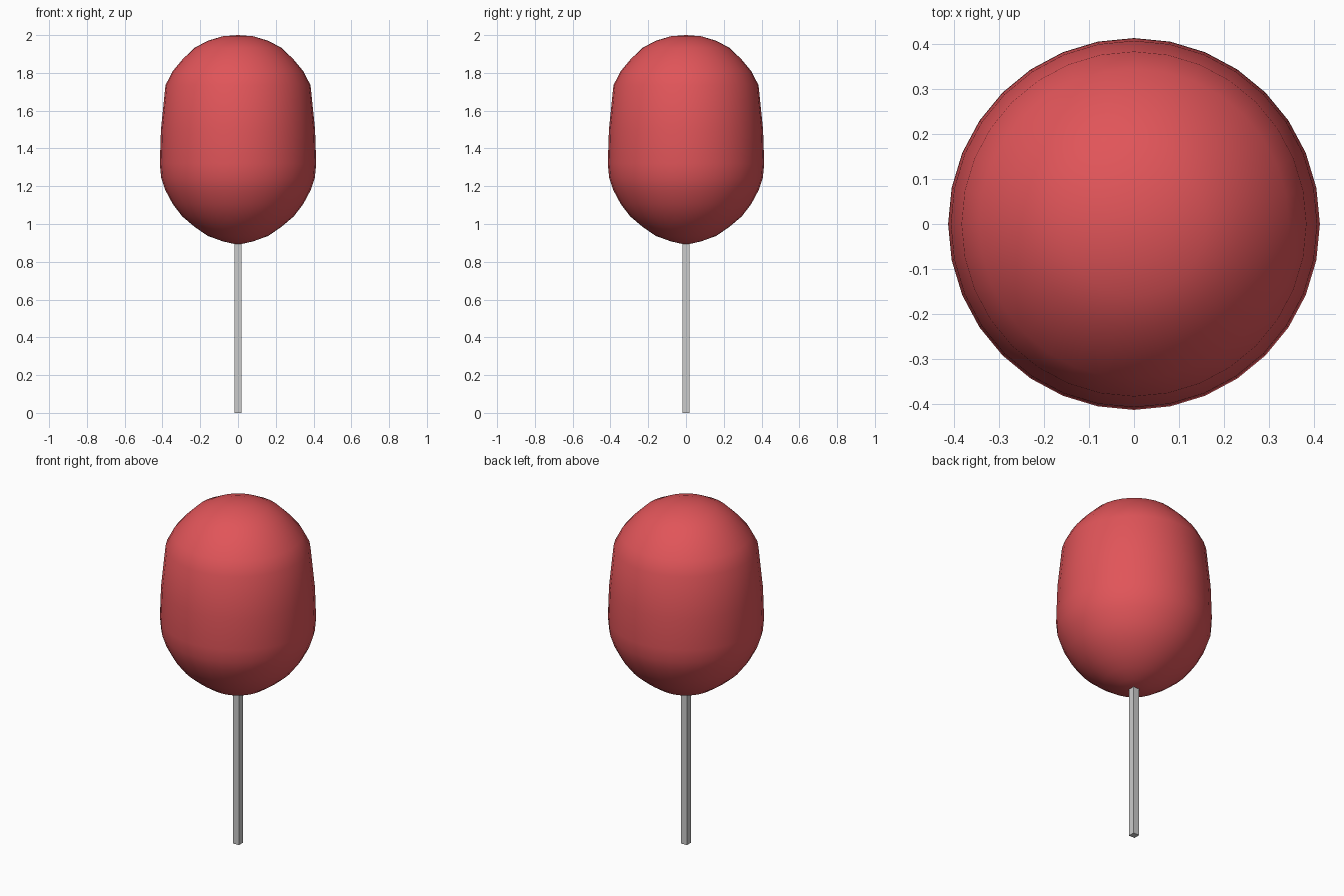
import bpy, bmesh
from math import radians, tau

if "Cube" in bpy.data.objects:
    bpy.data.objects.remove(bpy.data.objects["Cube"])


def finish(name, bm, color=None, smooth=False):
    bmesh.ops.recalc_face_normals(bm, faces=bm.faces)
    mesh = bpy.data.meshes.new(name)
    bm.to_mesh(mesh)
    bm.free()
    obj = bpy.data.objects.new(name, mesh)
    bpy.context.collection.objects.link(obj)
    if color:
        mat = bpy.data.materials.new(name + "_color")
        mat.diffuse_color = color
        mat.use_nodes = True
        mat.node_tree.nodes["Principled BSDF"].inputs["Base Color"].default_value = mat.diffuse_color
        mesh.materials.append(mat)
    if smooth:
        bpy.ops.object.select_all(action='DESELECT')
        obj.select_set(True)
        bpy.context.view_layer.objects.active = obj
        bpy.ops.object.shade_smooth_by_angle(angle=radians(50))
    return obj


# Rounded head: a half profile (radius, height) turned in 32 steps
profile = [(0, 0.89), (0.08, 0.908), (0.16, 0.937), (0.23, 0.985),
           (0.295, 1.04), (0.345, 1.105), (0.385, 1.18), (0.407, 1.245),
           (0.414, 1.32), (0.408, 1.5), (0.384, 1.735), (0.345, 1.81),
           (0.295, 1.87), (0.232, 1.932), (0.16, 1.97), (0.08, 1.994), (0, 2.0)]
bm = bmesh.new()
verts = [bm.verts.new((r, 0, z)) for r, z in profile]
edges = [bm.edges.new(pair) for pair in zip(verts, verts[1:])]
bmesh.ops.spin(bm, geom=verts + edges, cent=(0, 0, 0), axis=(0, 0, 1),
               angle=tau, steps=32, use_merge=True)
bmesh.ops.remove_doubles(bm, verts=bm.verts, dist=0.0005)
finish("head", bm, (0.75, 0.09, 0.1, 1), smooth=True)

# Square stick, its top just inside the head
bm = bmesh.new()
bmesh.ops.create_cube(bm, size=1)
bmesh.ops.scale(bm, verts=bm.verts, vec=(0.038, 0.038, 0.92))
bmesh.ops.translate(bm, verts=bm.verts, vec=(0, 0, 0.46))
finish("stick", bm)
